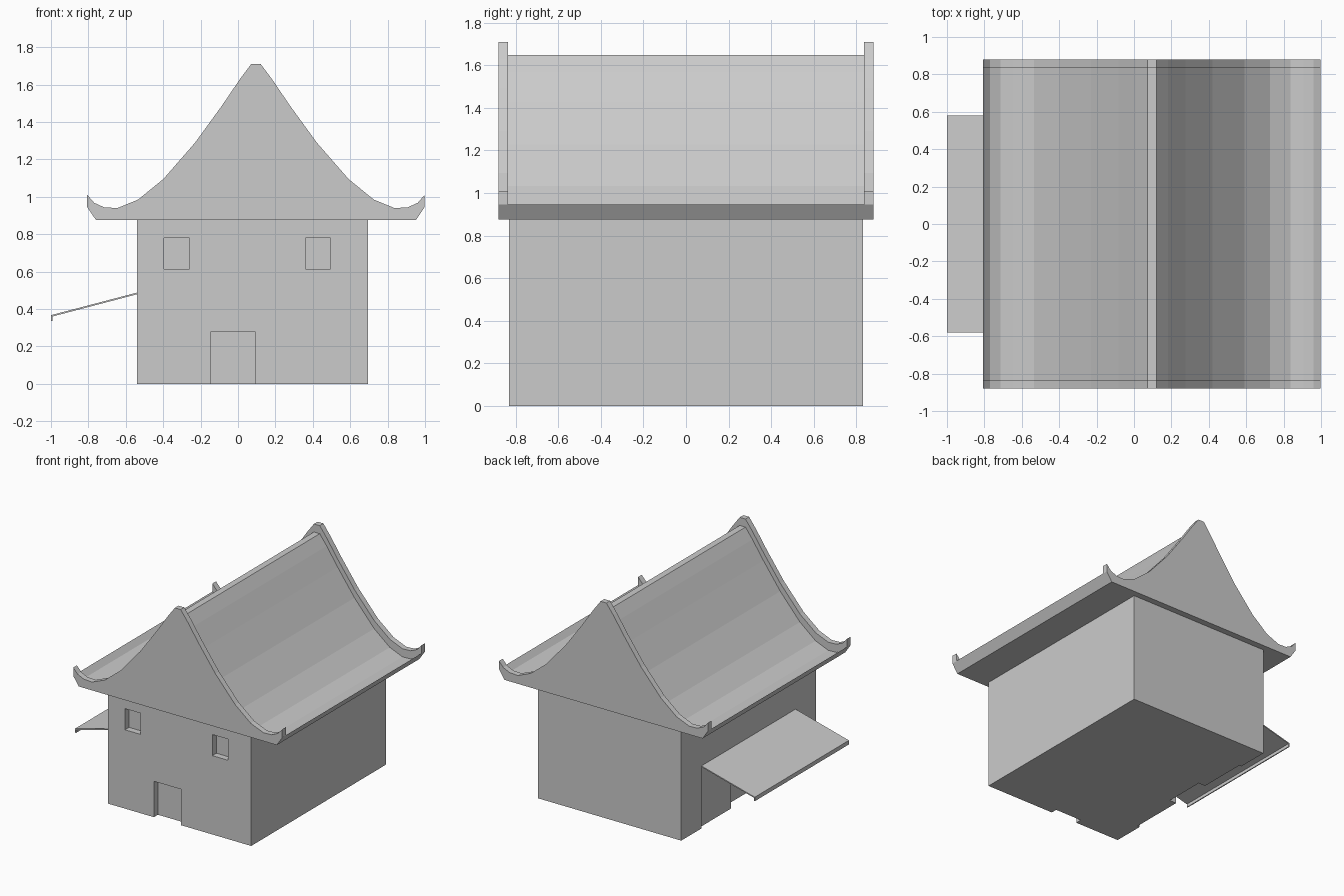
import bpy, bmesh

cube = bpy.data.objects.get("Cube")
if cube:
    bpy.data.objects.remove(cube, do_unlink=True)

plaster = bpy.data.materials.new("plain grey")
plaster.use_nodes = True
GREY = (0.6, 0.6, 0.6, 1)
plaster.diffuse_color = GREY
plaster.node_tree.nodes["Principled BSDF"].inputs["Base Color"].default_value = GREY


def link(name, bm):
    bmesh.ops.recalc_face_normals(bm, faces=bm.faces)
    mesh = bpy.data.meshes.new(name)
    bm.to_mesh(mesh)
    bm.free()
    mesh.materials.append(plaster)
    obj = bpy.data.objects.new(name, mesh)
    bpy.context.scene.collection.objects.link(obj)
    return obj


def extrude_profile(name, points, y0, y1):
    """Solid made by sweeping an (x, z) outline along y."""
    bm = bmesh.new()
    face = bm.faces.new([bm.verts.new((x, y0, z)) for x, z in points])
    geom = bmesh.ops.extrude_face_region(bm, geom=[face])["geom"]
    moved = [v for v in geom if isinstance(v, bmesh.types.BMVert)]
    bmesh.ops.translate(bm, verts=moved, vec=(0, y1 - y0, 0))
    return link(name, bm)


def box(name, x0, x1, y0, y1, z0, z1):
    return extrude_profile(name, [(x0, z0), (x1, z0), (x1, z1), (x0, z1)], y0, y1)


# Walls with shallow recesses
LEFT, RIGHT, DEPTH, WALL_TOP = -0.54, 0.695, 0.83, 0.88
walls = box("walls", LEFT, RIGHT, -DEPTH, DEPTH, 0, WALL_TOP)
recesses = [
    ("front_window_recess_a", -0.395, -0.26, -1, -0.78, 0.615, 0.78),
    ("front_window_recess_b", 0.36, 0.495, -1, -0.78, 0.615, 0.78),
    ("front_door_recess", -0.145, 0.09, -1, -0.78, -0.1, 0.28),
    ("shopfront_recess", -0.7, -0.52, -0.58, 0.58, -0.1, 0.47),
    ("side_door_recess", -0.7, -0.46, -0.14, 0.19, -0.1, 0.28),
]
for spec in recesses:
    cutter = box(*spec)
    cutter.hide_render = True
    cutter.hide_viewport = True
    cutter.display_type = "WIRE"
    cut = walls.modifiers.new(spec[0], "BOOLEAN")
    cut.operation = "DIFFERENCE"
    cut.solver = "EXACT"
    cut.object = cutter

# Curved roof outline from ridge to curled eave, as distance from the ridge line
CENTRE, EAVE = 0.096, 0.875
curve = [(0.025, 1.71), (0.085, 1.63), (0.18, 1.49), (0.325, 1.29), (0.495, 1.095),
         (0.63, 0.985), (0.74, 0.94), (0.81, 0.943), (0.865, 0.968), (0.902, 1.01)]


def roof_outline(drop):
    side = [(d, z - drop) for d, z in curve] + [(0.902, 0.945), (0.855, EAVE)]
    return [(CENTRE + d, z) for d, z in side] + [(CENTRE - d, z) for d, z in reversed(side)]


GABLE, END = 0.835, 0.88
extrude_profile("main_roof", roof_outline(0.063), -GABLE, GABLE)
extrude_profile("front_gable", roof_outline(0), -END, -GABLE)
extrude_profile("back_gable", roof_outline(0), GABLE, END)

# Sloping awning with a small turned-down lip
awning = [(-0.52, 0.493), (-1.0, 0.367), (-1.0, 0.335), (-0.992, 0.335),
          (-0.992, 0.36), (-0.52, 0.484)]
extrude_profile("awning", awning, -0.58, 0.58)
